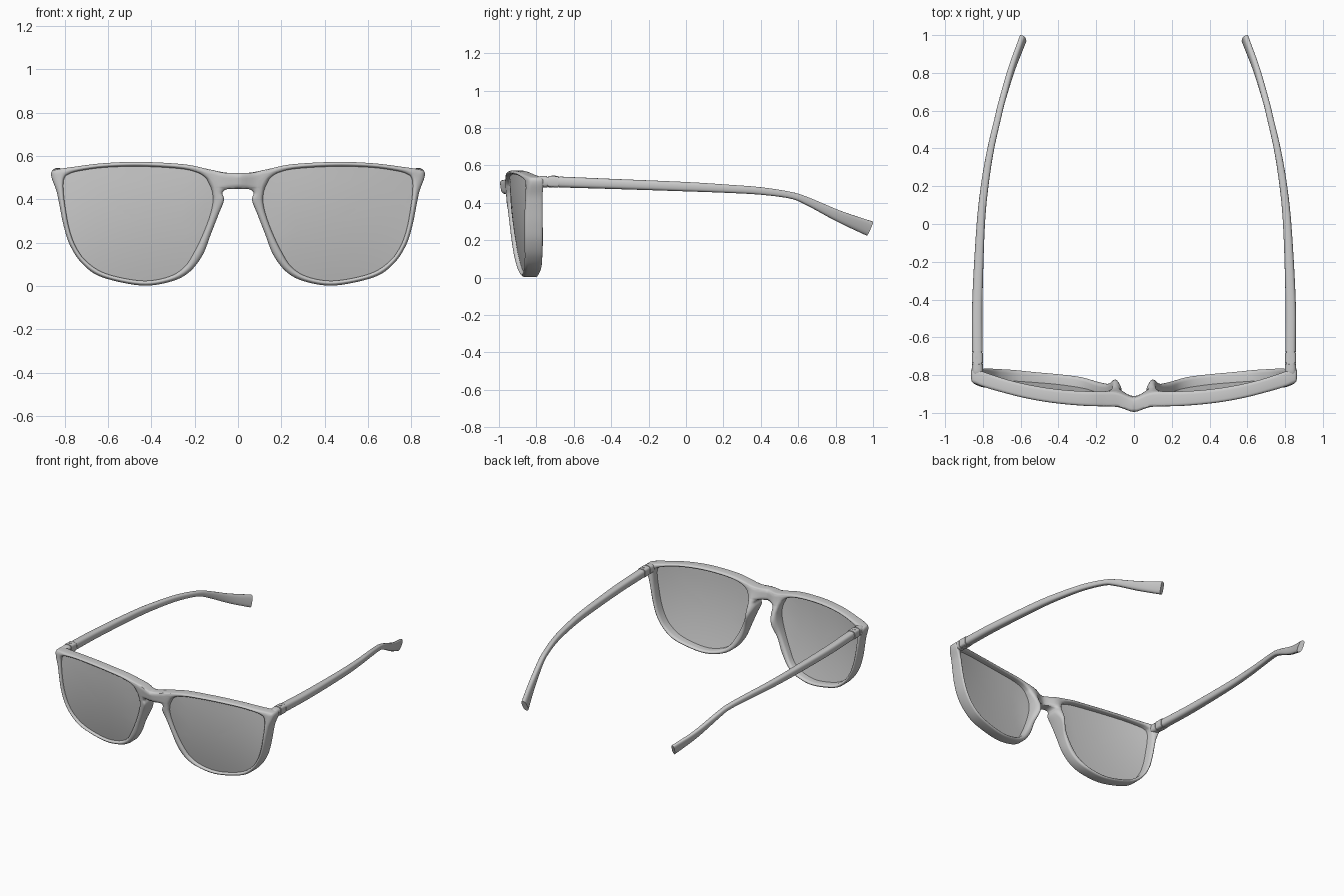
import bpy, bmesh, math
from mathutils import Vector

if "Cube" in bpy.data.objects:
    bpy.data.objects.remove(bpy.data.objects["Cube"])

# Matched control points of the right half rim: outer x, z and lens opening x, z
RIM = [
    (0, .522, .135, .475), (.06, .524, .15, .50), (.14, .54, .19, .525),
    (.25, .562, .27, .542), (.45, .573, .45, .552), (.62, .567, .62, .547),
    (.76, .55, .74, .53), (.84, .538, .785, .515), (.86, .528, .80, .50),
    (.86, .50, .806, .475), (.838, .44, .805, .43), (.825, .38, .798, .37),
    (.805, .28, .78, .27), (.776, .19, .75, .185), (.72, .105, .70, .115),
    (.63, .042, .61, .058), (.45, .003, .45, .025), (.32, .018, .33, .04),
    (.23, .06, .25, .085), (.165, .14, .20, .16), (.125, .24, .155, .255),
    (.09, .33, .125, .34), (.065, .395, .115, .395), (.072, .43, .117, .425),
    (.05, .447, .12, .44), (0, .448, .125, .455)]
STEPS = 6


def catmull(a, b, c, d, t):
    return 0.5 * (2 * b + (c - a) * t + (2 * a - 5 * b + 4 * c - d) * t * t
                  + (3 * b - a - 3 * c + d) * t ** 3)


def base_y(x, z):
    """Wrapped, tilted face with the bump at the bridge."""
    tilt = 0.137 * (1 - 0.6 * min(1, (x / 0.8) ** 4))
    return (-0.970 + 0.195 * abs(x) ** 2.6 - 0.032 * math.exp(-(x / 0.06) ** 2)
            + tilt * (0.56 - z))


def front_y(x, z):
    """Front surface, bulging slightly at mid height."""
    fade = min(1, abs(x) / 0.2)
    return base_y(x, z) - 0.018 * fade * max(0, 1 - ((z - 0.27) / 0.28) ** 2)


def back_y(x, z):
    """Rear surface, swelling into the nose pads."""
    pad = 0.04 * math.exp(-((x - 0.095) / 0.035) ** 2 - ((z - 0.35) / 0.1) ** 2)
    low = 0.008 * (1 - min(1, max(0, z / 0.5)))
    thin = 0.012 * math.exp(-((x - 0.2) / 0.08) ** 2 - ((z - 0.15) / 0.15) ** 2)
    return base_y(x, z) + 0.078 + low + pad - thin


def finish(name, bm, angle=45):
    bmesh.ops.recalc_face_normals(bm, faces=bm.faces[:])
    me = bpy.data.meshes.new(name)
    bm.to_mesh(me)
    bm.free()
    me.shade_smooth()
    me.set_sharp_from_angle(angle=math.radians(angle))
    ob = bpy.data.objects.new(name, me)
    bpy.context.collection.objects.link(ob)
    mir = ob.modifiers.new("mirror", 'MIRROR')
    mir.use_clip = True
    mir.merge_threshold = 0.0005
    return ob


# Sample both outlines with the same parameter
O = [Vector(p[:2]) for p in RIM]
I = [Vector(p[2:]) for p in RIM]
n = len(RIM)
ghost = [Vector((-O[1].x, O[1].y))] + O + [Vector((-O[-2].x, O[-2].y))]
outer, inner = [], []
for i in range(n):
    for s in range(STEPS):
        t = s / STEPS
        if i < n - 1:
            outer.append(catmull(*ghost[i:i + 4], t))
        else:
            outer.append(O[-1].lerp(O[0], t))
        inner.append(catmull(I[i - 1], I[i], I[(i + 1) % n], I[(i + 2) % n], t))
N = len(outer)
seam = (n - 1) * STEPS
edges = outer[:seam + 1] + inner

# Frame front: rounded ring around the lens, open at the bridge seam
R = 0.018
bm = bmesh.new()
rows = (0, .06, .15, .3, .5, .7, .85, .94, 1)
front, back = [], []
for t in rows:
    fr, br = [], []
    for a, b in zip(outer, inner):
        p = a.lerp(b, t)
        d = min(R, min((p - e).length for e in edges))
        inset = R - math.sqrt(max(0, R * R - (R - d) ** 2))
        fr.append(bm.verts.new((p.x, front_y(*p) + inset, p.y)))
        br.append(bm.verts.new((p.x, back_y(*p) - inset, p.y)))
    front.append(fr)
    back.append(br)
for j in range(N):
    k = (j + 1) % N
    for side in (front, back):
        for r in range(len(rows) - 1):
            bm.faces.new((side[r][j], side[r][k], side[r + 1][k], side[r + 1][j]))
    if j < seam:
        bm.faces.new((front[0][j], front[0][k], back[0][k], back[0][j]))
    bm.faces.new((front[-1][j], front[-1][k], back[-1][k], back[-1][j]))
finish("frame_front", bm, 70)

# Lenses: thin curved double sheets whose edges sit inside the rims
bm = bmesh.new()
c = Vector((.46, .30))
for depth in (.022, .036):
    mid = bm.verts.new((c.x, front_y(*c) + depth, c.y))
    prev = None
    for s in (.15, .3, .45, .6, .75, .9, 1.012):
        ring = []
        for q in inner:
            p = c.lerp(q, s)
            ring.append(bm.verts.new((p.x, front_y(*p) + depth, p.y)))
        for j in range(N):
            k = (j + 1) % N
            if prev:
                bm.faces.new((prev[j], prev[k], ring[k], ring[j]))
            else:
                bm.faces.new((mid, ring[k], ring[j]))
        prev = ring
    if depth == .022:
        rim = ring
for j in range(N):
    k = (j + 1) % N
    bm.faces.new((rim[j], rim[k], ring[k], ring[j]))
finish("lenses", bm)


def sweep(name, path, steps=6, sides=20, power=0.7):
    """Rounded bar along points (x, y, z, half width, half height, lean)."""
    P = [Vector(p) for p in path]
    P = [2 * P[0] - P[1]] + P + [2 * P[-1] - P[-2]]
    pts = [catmull(*P[i:i + 4], s / steps)
           for i in range(len(P) - 3) for s in range(steps)] + [P[-2]]
    bm = bmesh.new()
    rings = []
    for i, p in enumerate(pts):
        tan = (pts[min(i + 1, len(pts) - 1)] - pts[max(i - 1, 0)])
        tan = Vector(tan[:3]).normalized()
        side = tan.cross(Vector((0, 0, 1))).normalized()
        up = side.cross(tan) + side * p[5]
        ring = []
        for k in range(sides):
            a = 2 * math.pi * k / sides
            u, v = [math.copysign(abs(w) ** power, w) for w in (math.cos(a), math.sin(a))]
            ring.append(bm.verts.new(Vector(p[:3]) + side * u * p[3] + up * v * p[4]))
        rings.append(ring)
    for a, b in zip(rings, rings[1:]):
        for k in range(sides):
            bm.faces.new((a[k], a[k - 1], b[k - 1], b[k]))
    bm.faces.new(rings[0])
    bm.faces.new(rings[-1])
    return finish(name, bm)


# End pieces, hinge blocks and temples
sweep("end_pieces", [(.822, -.815, .511, .018, .016, 0), (.828, -.785, .512, .029, .029, 0),
                     (.829, -.742, .513, .029, .031, 0)])
sweep("hinge_blocks", [(.829, -.75, .513, .025, .026, 0), (.829, -.66, .512, .025, .026, 0)],
      steps=2)
sweep("hinge_knuckles", [(.829, -.737, .513, .029, .030, 0), (.829, -.682, .512, .029, .030, 0)],
      steps=2, power=0.5)
sweep("temples", [(.829, -.677, .511, .028, .029, 0), (.829, -.4, .501, .027, .027, 0),
                  (.811, 0, .486, .022, .025, 0), (.788, .22, .475, .020, .022, 0),
                  (.758, .4, .463, .018, .020, 0), (.721, .56, .440, .017, .018, 0),
                  (.699, .65, .408, .017, .021, .05), (.648, .82, .327, .017, .030, .2),
                  (.587, .982, .262, .017, .040, .25)])

# Hinge screws
bm = bmesh.new()
bmesh.ops.create_cone(bm, cap_ends=True, segments=20, radius1=.010, radius2=.010, depth=.064)
bmesh.ops.translate(bm, verts=bm.verts[:], vec=(.832, -.708, .5125))
finish("hinge_screws", bm)
